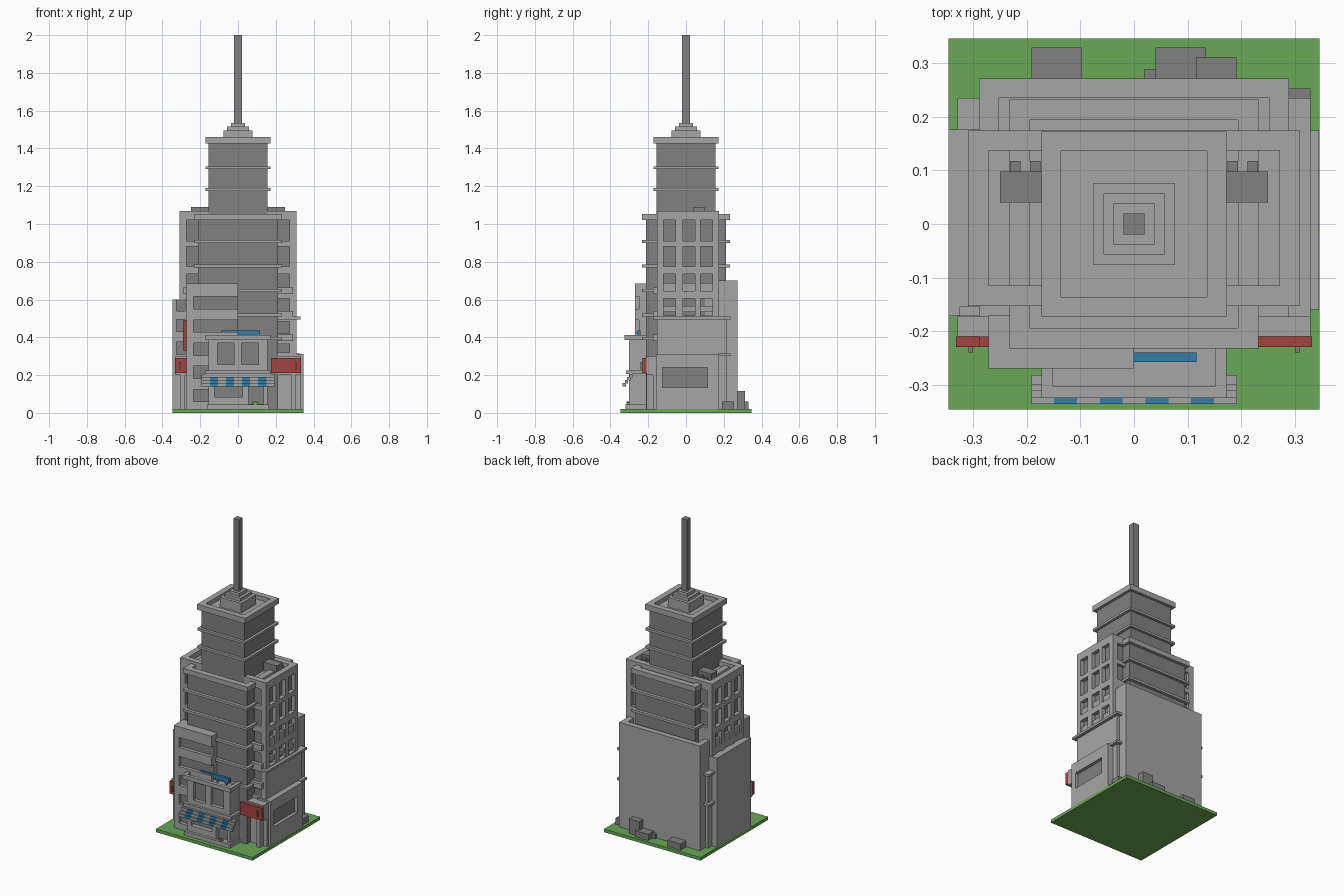
import bpy, bmesh
from mathutils import Vector

COLOURS = {
    "light_concrete": (0.38, 0.38, 0.38, 1),
    "dark_concrete": (0.22, 0.22, 0.22, 1),
    "grass_green": (0.144, 0.392, 0.093, 1),
    "sign_red": (0.38, 0.054, 0.054, 1),
    "awning_blue": (0.033, 0.212, 0.39, 1),
}
MATS = {}
for n, c in COLOURS.items():
    MATS[n] = bpy.data.materials.new(n)
    MATS[n].diffuse_color = c
LIGHT, DARK, GREEN, RED, BLUE = COLOURS


def make(name, boxes, *mats, recess=False):
    """Axis-aligned boxes (x0, x1, y0, y1, z0, z1) joined in one object."""
    bm = bmesh.new()
    for x0, x1, y0, y1, z0, z1 in boxes:
        verts = bmesh.ops.create_cube(bm, size=1)["verts"]
        size = Vector((x1 - x0, y1 - y0, z1 - z0))
        mid = Vector((x0 + x1, y0 + y1, z0 + z1)) / 2
        for v in verts:
            v.co = Vector(a * b for a, b in zip(v.co, size)) + mid
        if recess:  # the pane is dark, the reveals stay light
            thin = min(range(3), key=lambda i: size[i])
            for f in {f for v in verts for f in v.link_faces}:
                f.normal_update()
                f.material_index = int(abs(f.normal[thin]) > 0.5)
    me = bpy.data.meshes.new(name)
    bm.to_mesh(me)
    bm.free()
    for m in mats:
        me.materials.append(MATS[m])
    ob = bpy.data.objects.new(name, me)
    bpy.context.collection.objects.link(ob)
    return ob


def carve(ob, cuts):
    """Cut window recesses into a wall and bake the result."""
    ob.data.materials.append(MATS[DARK])
    cutter = make("window_cutter", cuts, LIGHT, DARK, recess=True)
    mod = ob.modifiers.new("windows", "BOOLEAN")
    mod.operation, mod.solver, mod.object = "DIFFERENCE", "EXACT", cutter
    deps = bpy.context.evaluated_depsgraph_get()
    ob.data = bpy.data.meshes.new_from_object(ob.evaluated_get(deps))
    ob.modifiers.clear()
    bpy.data.objects.remove(cutter)


def ring(x, y0, y1, w, z0, z1):
    """Four boxes of a rectangular parapet of width w."""
    return [(-x, x, y0, y0 + w, z0, z1), (-x, x, y1 - w, y1, z0, z1),
            (-x, -x + w, y0 + w, y1 - w, z0, z1), (x - w, x, y0 + w, y1 - w, z0, z1)]


def both(boxes):
    return boxes + [(-b[1], -b[0], *b[2:]) for b in boxes]


def sq(r, z0, z1):
    return (-r, r, -r, r, z0, z1)


make("ground", [sq(0.347, 0, 0.02)], GREEN)

# Upper tower, its bands, crown and mast
make("upper_tower", [sq(0.155, 1.0, 1.425)], DARK)
make("upper_bands", [sq(0.172, z, z + 0.015) for z in (1.175, 1.29)], LIGHT)
make("upper_roof", [sq(0.15, 1.42, 1.432)], LIGHT)
make("upper_parapet", ring(0.173, -0.173, 0.173, 0.037, 1.425, 1.46), LIGHT)
make("crown_steps", [sq(0.077, 1.43, 1.495), sq(0.057, 1.495, 1.515),
                     sq(0.038, 1.515, 1.535)], LIGHT)
make("mast", [sq(0.02, 1.535, 2.0)], DARK)

# Core shaft with floor bands
make("core_shaft", [sq(0.213, 0.02, 1.02)], DARK)
make("core_bands", [sq(0.233, z, z + 0.016) for z in (0.9, 0.77, 0.64, 0.51, 0.385)], LIGHT)
make("core_roof", [sq(0.205, 1.015, 1.023)], LIGHT)
make("core_parapet", ring(0.233, -0.233, 0.233, 0.039, 1.02, 1.052), LIGHT)

# Broad side wings with recessed windows
rows = [(0.91, 1.02), (0.775, 0.88), (0.645, 0.735), (0.515, 0.605)]
cols = [(-0.12, -0.055), (-0.017, 0.047), (0.077, 0.14)]
side_cuts = [(0.285, 0.33, a, b, c, d) for c, d in rows for a, b in cols]
front_cuts = [(0.2, 0.272, -0.17, -0.135, c, d)
              for c, d in rows + [(0.42, 0.485), (0.32, 0.365)]]
back_cuts = [(0.2, 0.272, 0.155, 0.19, c, d) for c, d in rows[:2]]
wing = make("wings", [(-0.31, 0.31, -0.153, 0.175, 0.02, 1.035)], LIGHT)
carve(wing, both(side_cuts + front_cuts + back_cuts))
make("wing_parapet", ring(0.31, -0.153, 0.175, 0.038, 1.035, 1.07), LIGHT)
make("window_blinds", both([(0.283, 0.3, a, b, c, d) for a, b in cols
                            for c, d in ((0.645, 0.688), (0.535, 0.565))]), LIGHT)
make("wing_sills", both([(0.21, 0.29, -0.174, -0.15, z, z + 0.035)
                         for z in (0.63, 0.505, 0.38)]), LIGHT)

# Lower corner walls and ledge
make("corner_walls", [(-0.31, 0.31, 0.17, 0.215, 0.02, 0.5)], LIGHT)
make("wing_ledge", [(-0.33, 0.33, -0.174, 0.235, 0.495, 0.51)], LIGHT)
make("corner_ledge", [(-0.33, 0.33, 0.17, 0.235, 0.3, 0.315)], LIGHT)

# Roof machines
make("roof_machines", both([(0.15, 0.25, 0.04, 0.098, 1.03, 1.09),
                            (0.175, 0.194, 0.098, 0.118, 1.03, 1.07),
                            (0.212, 0.232, 0.098, 0.118, 1.03, 1.07)]), DARK)

# Rear block with parapet
make("rear_block", [(-0.29, 0.29, 0.1, 0.272, 0.02, 0.66)], LIGHT)
make("rear_parapet", [(-0.29, 0.29, 0.235, 0.272, 0.66, 0.7)]
     + both([(0.253, 0.29, 0.175, 0.235, 0.66, 0.7)]), LIGHT)

# Left and right side annexes
annex = make("left_annex", [(-0.347, -0.2, -0.172, 0.177, 0.02, 0.6)], LIGHT)
carve(annex, [(-0.325, -0.28, -0.19, -0.155, z, z + 0.065) for z in (0.31, 0.43, 0.55 - 0.01)])
annex = make("right_annex", [(0.25, 0.346, -0.16, 0.175, 0.02, 0.312)], LIGHT)
carve(annex, [(0.325, 0.37, -0.125, 0.115, 0.135, 0.24)])

# Ground floor frontage beside the shop
make("frontage", both([(0.15, 0.33, -0.174, -0.14, 0.02, 0.3),
                       (0.15, 0.18, -0.21, -0.17, 0.02, 0.21),
                       (0.28, 0.305, -0.21, -0.17, 0.02, 0.21)]), LIGHT)
make("frontage_beam", both([(0.15, 0.33, -0.21, -0.17, 0.2, 0.3)]), LIGHT)
make("red_signs", both([(0.175, 0.333, -0.23, -0.21, 0.21, 0.29)]), RED)
make("upright_sign", [(-0.29, -0.27, -0.23, -0.21, 0.33, 0.49)], RED)
make("sign_brackets", both([(0.301, 0.309, -0.24, -0.23, 0.23, 0.27)]), DARK)

# Front left block with wrapping window slots
block = make("front_left_block", [(-0.272, 0, -0.27, -0.17, 0.02, 0.685)], LIGHT)
carve(block, [(-0.235, 0.03, -0.29, -0.248, 0.06 + i * 0.1225, 0.125 + i * 0.1225)
              for i in range(5)])

# Shop: base, ground floor with openings, upper floor with windows
make("shop_step", [(-0.165, 0.165, -0.32, -0.2, 0.02, 0.045)], LIGHT)
shop = make("shop", [(-0.155, 0.155, -0.303, -0.2, 0.04, 0.39)], LIGHT)
carve(shop, [(-0.108, -0.022, -0.33, -0.28, 0.255, 0.37),
             (0.018, 0.108, -0.33, -0.28, 0.255, 0.37),
             (-0.125, 0.025, -0.33, -0.275, 0.085, 0.17),
             (0.055, 0.135, -0.33, -0.275, 0.046, 0.17)])
make("shop_ledge", [(-0.173, 0.173, -0.318, -0.2, 0.205, 0.225)], LIGHT)
make("shop_parapet", [(-0.173, 0.173, -0.325, -0.303, 0.385, 0.412)]
     + both([(0.152, 0.173, -0.303, -0.2, 0.385, 0.412)]), LIGHT)
make("rooftop_sign", [(-0.09, 0.117, -0.258, -0.24, 0.41, 0.435)], BLUE)
make("sign_posts", [(x, x + 0.015, -0.255, -0.243, 0.385, 0.415) for x in (0.02, 0.085)], DARK)

# Stepped striped awning
for tint, start in ((LIGHT, 0), (BLUE, 1)):
    make("awning_" + ("light" if start == 0 else "blue"),
         [(-0.192 + i * 0.0427, -0.192 + (i + 1) * 0.0427,
           -0.3 - s * 0.012, -0.282 - s * 0.012, 0.188 - s * 0.016, 0.205 - s * 0.016)
          for i in range(start, 9, 2) for s in range(4)], tint)
make("plant", [(0.083, 0.1, -0.315, -0.3, 0.045, 0.06),
               (0.075, 0.108, -0.312, -0.303, 0.052, 0.057)], GREEN)

# Bins and crates at the back
make("crates", [(-0.192, -0.098, 0.272, 0.33, 0.02, 0.06),
                (0.04, 0.135, 0.272, 0.33, 0.02, 0.06),
                (0.117, 0.192, 0.272, 0.312, 0.02, 0.115),
                (0.02, 0.04, 0.272, 0.29, 0.02, 0.05),
                (0.29, 0.33, 0.19, 0.253, 0.02, 0.06)], DARK)
